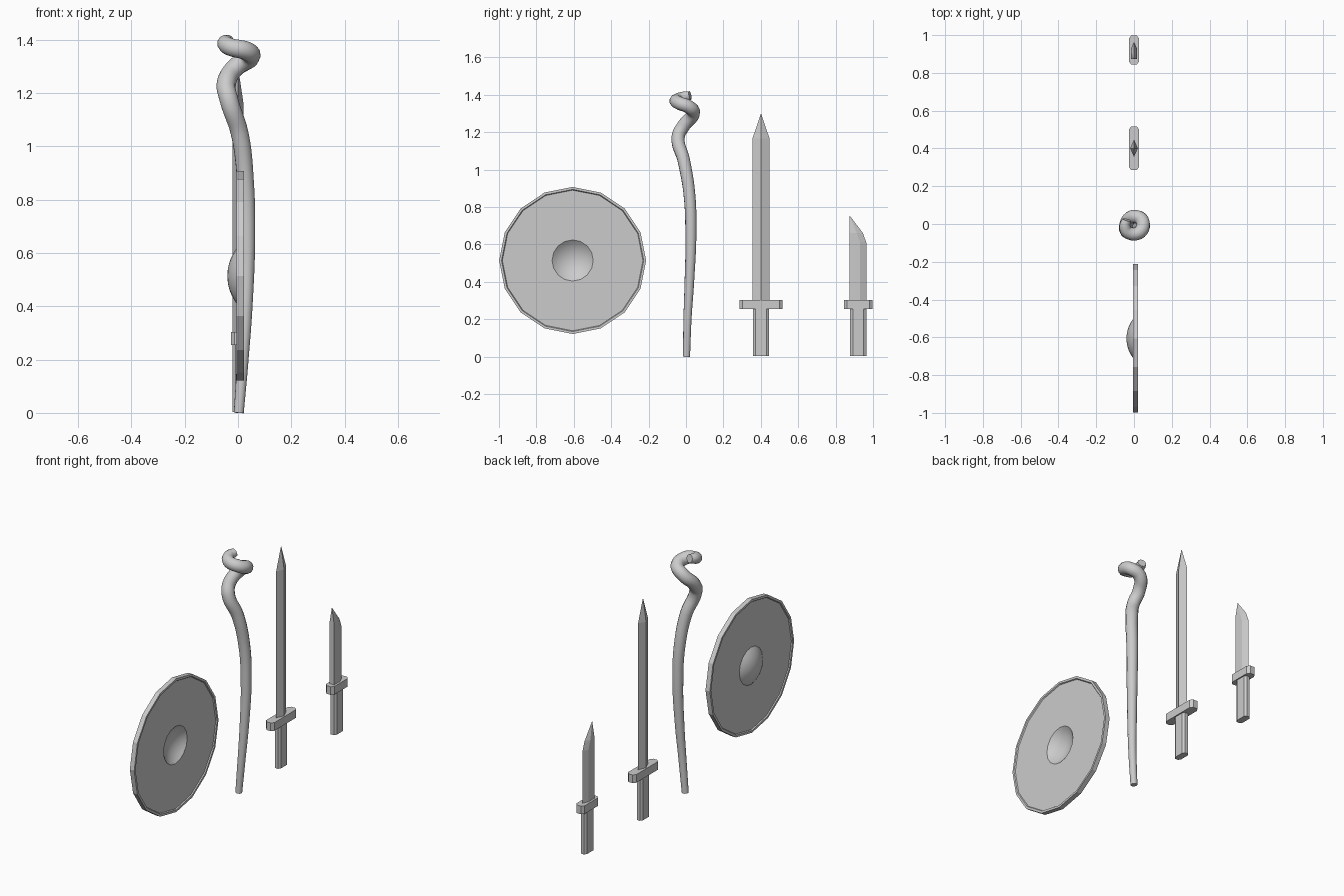
import bpy, bmesh, math
from mathutils import Vector

if "Cube" in bpy.data.objects:
    bpy.data.objects.remove(bpy.data.objects["Cube"])


def finish(bm, name):
    bmesh.ops.remove_doubles(bm, verts=bm.verts, dist=1e-5)
    bmesh.ops.recalc_face_normals(bm, faces=bm.faces)
    me = bpy.data.meshes.new(name)
    bm.to_mesh(me)
    bm.free()
    ob = bpy.data.objects.new(name, me)
    bpy.context.collection.objects.link(ob)
    return ob


def hull(name, pts):
    bm = bmesh.new()
    for p in pts:
        bm.verts.new(p)
    bmesh.ops.convex_hull(bm, input=bm.verts)
    bmesh.ops.dissolve_limit(bm, angle_limit=0.01, verts=bm.verts, edges=bm.edges)
    return finish(bm, name)


def bar(name, y, hx, hy, cx, cy, z0, z1):
    # Upright bar with a chamfered eight-sided cross-section
    pts = []
    for sx in (-1, 1):
        for sy in (-1, 1):
            for z in (z0, z1):
                pts += [(sx * hx, y + sy * (hy - cy), z),
                        (sx * (hx - cx), y + sy * hy, z)]
    return hull(name, pts)


# Shield: 16-sided disc with raised rim and hollow domed boss
def cap(base, depth, x0, steps=7):
    R = (base**2 + depth**2) / (2 * depth)
    a = math.asin(base / R)
    return [(R * math.sin(a * i / steps), x0 - depth + R * (1 - math.cos(a * i / steps)))
            for i in range(steps + 1)]


profile = cap(0.11, 0.043, 0.016) + [
    (0.376, 0.016), (0.38, 0.022), (0.393, 0.022),
    (0.393, -0.006), (0.38, -0.006), (0.376, 0.0)] + cap(0.11, 0.04, 0.0)[::-1]
bm = bmesh.new()
N = 16
rings = [[bm.verts.new((x, -0.606 + r * math.cos(2 * math.pi * k / N),
                        0.514 + r * math.sin(2 * math.pi * k / N))) for k in range(N)]
         for r, x in profile]
for i in range(len(rings) - 1):
    r_max = max(profile[i][0], profile[i + 1][0])
    for k in range(N):
        j = (k + 1) % N
        f = bm.faces.new((rings[i][k], rings[i][j], rings[i + 1][j], rings[i + 1][k]))
        f.smooth = r_max < 0.115
for e in bm.edges:
    if len({f.smooth for f in e.link_faces}) > 1:
        e.smooth = False
finish(bm, "shield")

# Staff: tapered tube that coils at the head (x, y, z, radius)
path = [
    (0.003, 0.003, 0.0, 0.019), (0.018, 0.008, 0.2, 0.022),
    (0.029, 0.018, 0.4, 0.026), (0.035, 0.026, 0.65, 0.030),
    (0.028, 0.018, 0.87, 0.032), (0.006, -0.012, 1.05, 0.034),
    (-0.034, -0.042, 1.175, 0.036), (-0.044, -0.012, 1.235, 0.036),
    (-0.008, 0.038, 1.298, 0.036), (0.044, 0.018, 1.333, 0.036),
    (0.032, -0.042, 1.358, 0.036), (-0.03, -0.046, 1.374, 0.034),
    (-0.048, -0.012, 1.388, 0.03), (-0.038, 0.022, 1.396, 0.024)]
cu = bpy.data.curves.new("staff", 'CURVE')
cu.dimensions = '3D'
cu.bevel_depth = 1.0
cu.bevel_resolution = 4
cu.resolution_u = 6
cu.use_fill_caps = True
sp = cu.splines.new('BEZIER')
sp.bezier_points.add(len(path) - 1)
for bp, (x, y, z, r) in zip(sp.bezier_points, path):
    bp.co = (x, y, z)
    bp.radius = r
    bp.handle_left_type = bp.handle_right_type = 'AUTO'
sp.use_smooth = True
staff = bpy.data.objects.new("staff", cu)
bpy.context.collection.objects.link(staff)

# Grips and guards for the sword and the knife
for kind, y, half in (("sword", 0.401, 0.116), ("knife", 0.921, 0.077)):
    bar(kind + "_grip", y, 0.02, 0.043, 0.01, 0.014, 0.004, 0.257)
    bar(kind + "_guard", y, 0.027, half, 0.013, 0.016, 0.255, 0.303)

# Sword blade: diamond section running to a point
section = [(0.02, 0), (0, 0.046), (-0.02, 0), (0, -0.046)]
hull("sword_blade", [(x, 0.401 + y, z) for z in (0.3, 1.165) for x, y in section]
     + [(0, 0.401, 1.3)])

# Knife blade: flat spine, one cutting edge, clipped tip
pts = []
for z, mid, edge in ((0.3, 0.93, 0.964), (0.61, 0.93, 0.964), (0.662, 0.912, 0.945)):
    pts.append((0, edge, z))
    for s in (-1, 1):
        pts += [(s * 0.015, 0.874, z), (s * 0.015, mid, z)]
pts.append((0, 0.874, 0.755))
hull("knife_blade", pts)
